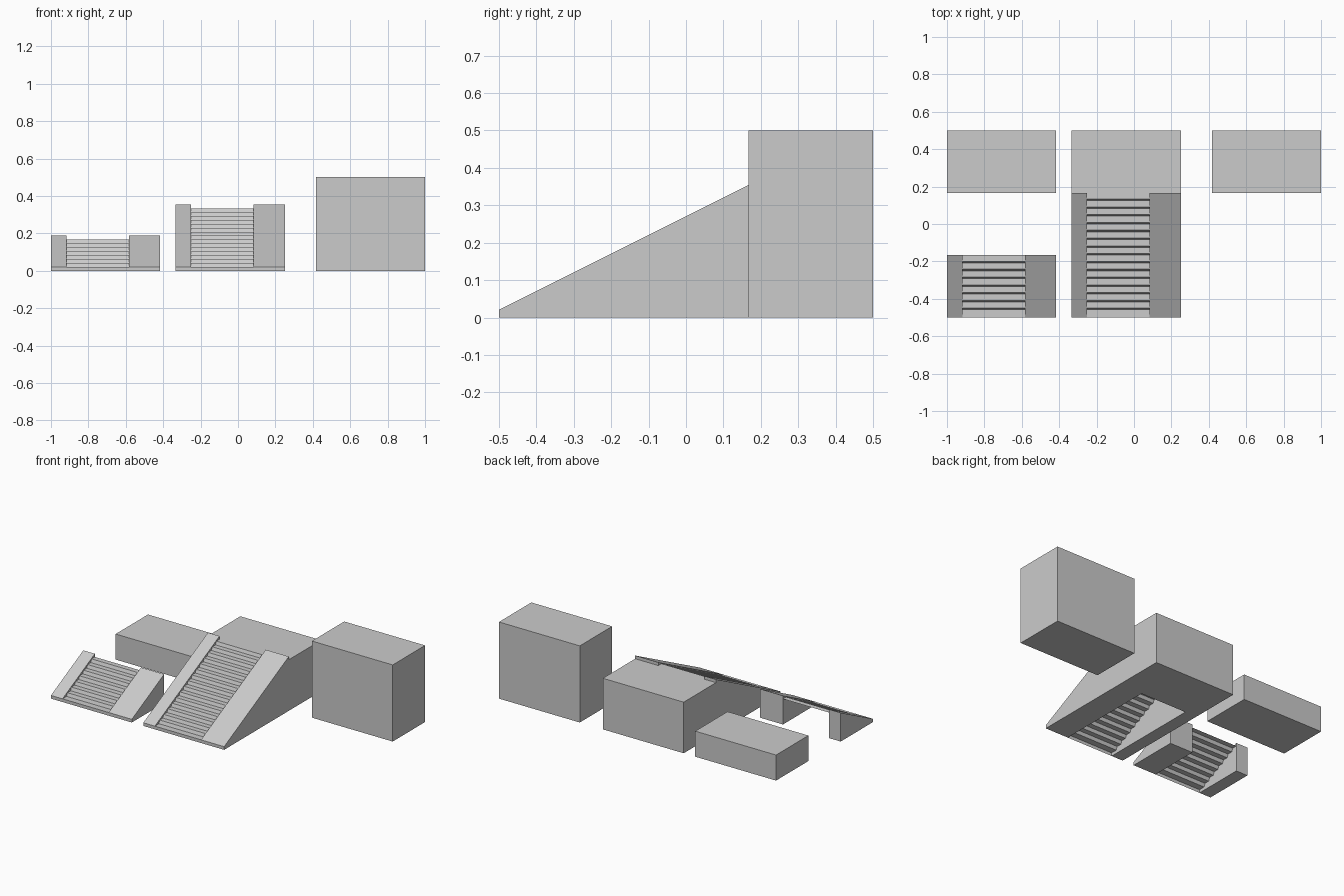
import bpy
import bmesh

cube = bpy.data.objects.get("Cube")
if cube:
    bpy.data.objects.remove(cube, do_unlink=True)

GREY = 0.6
grey = bpy.data.materials.new("plain_grey")
grey.use_nodes = True
grey.diffuse_color = (GREY, GREY, GREY, 1)
grey.node_tree.nodes["Principled BSDF"].inputs["Base Color"].default_value = (GREY, GREY, GREY, 1)

UNIT = 1 / 12             # layout module
RUN, RISE = 1 / 24, 1 / 48  # one step
LEAN = RUN / 5            # backward lean of each riser
FRONT, BACK = -0.5, 0.5


def extrude_profile(name, profile, x0, x1, closed=True):
    """Sweep a (y, z) profile along x; closed profiles get end caps."""
    bm = bmesh.new()
    a = [bm.verts.new((x0, y, z)) for y, z in profile]
    b = [bm.verts.new((x1, y, z)) for y, z in profile]
    n = len(profile)
    for i in range(n if closed else n - 1):
        j = (i + 1) % n
        bm.faces.new((a[i], b[i], b[j], a[j]))
    if closed:
        bm.faces.new(a)
        bm.faces.new(b[::-1])
        bmesh.ops.recalc_face_normals(bm, faces=bm.faces)
    mesh = bpy.data.meshes.new(name)
    bm.to_mesh(mesh)
    bm.free()
    mesh.materials.append(grey)
    obj = bpy.data.objects.new(name, mesh)
    bpy.context.collection.objects.link(obj)
    return obj


def block(name, x0, height):
    """Solid platform standing at the back."""
    y0 = BACK - 4 * UNIT
    profile = [(y0, 0), (BACK, 0), (BACK, height), (y0, height)]
    extrude_profile(name, profile, x0, x0 + 7 * UNIT)


def staircase(name, x0, steps):
    """Open-backed stepped sheet between a narrow and a wide sloping wall."""
    end = FRONT + steps * RUN
    wall = [(FRONT, 0), (end, 0), (end, (steps + 1) * RISE), (FRONT, RISE)]
    inner, outer = x0 + UNIT, x0 + 5 * UNIT
    extrude_profile(name + "_narrow_wall", wall, x0, inner)
    extrude_profile(name + "_wide_wall", wall, outer, x0 + 7 * UNIT)

    treads = []
    for i in range(steps):
        y = FRONT + i * RUN
        treads += [(y, i * RISE), (y + (LEAN if i else 0), (i + 1) * RISE)]
    treads.append((end, steps * RISE))
    extrude_profile(name + "_steps", treads, inner, outer, closed=False)


# Platforms of rising height
block("low_block", -12 * UNIT, 2 * UNIT)
block("middle_block", -4 * UNIT, 4 * UNIT)
block("tall_block", 5 * UNIT, 6 * UNIT)

# Short free-standing stairs and long stairs meeting the middle block
staircase("short_stairs", -12 * UNIT, 8)
staircase("long_stairs", -4 * UNIT, 16)
